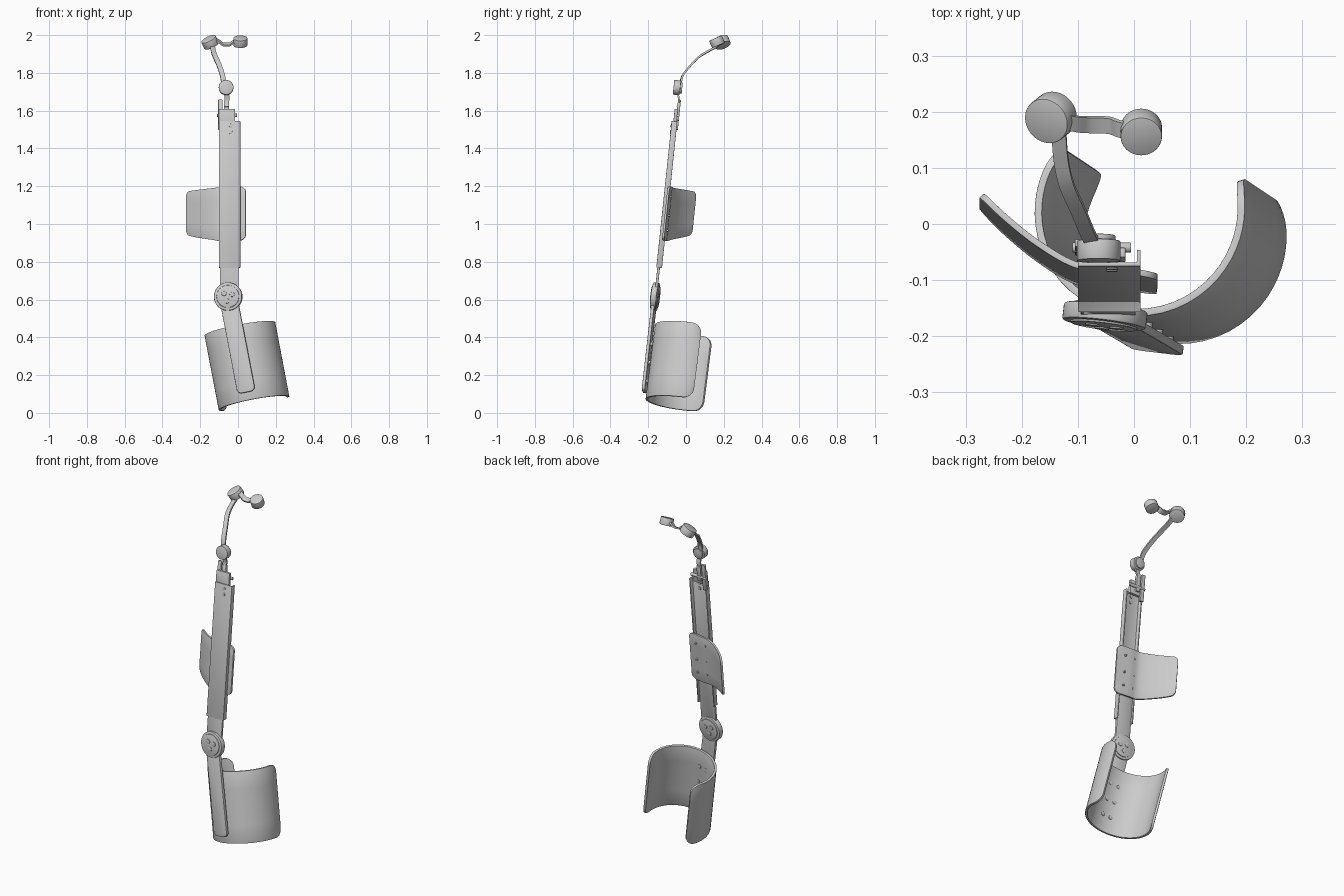
import bpy, bmesh
from math import sin, cos, pi, radians, sqrt
from mathutils import Vector, Matrix

cube = bpy.data.objects.get("Cube")
if cube:
    bpy.data.objects.remove(cube, do_unlink=True)

grey = bpy.data.materials.new("light grey")
grey.use_nodes = True
colour = (0.6, 0.6, 0.6, 1)
grey.diffuse_color = colour
grey.node_tree.nodes["Principled BSDF"].inputs["Base Color"].default_value = colour


def frame(origin, up=(0, 0, 1), back=(0, 1, 0)):
    """Local axes: x across, y to the back, z up."""
    z = Vector(up).normalized()
    x = Vector(back).cross(z).normalized()
    y = z.cross(x)
    return Matrix.Translation(origin) @ Matrix((x, y, z)).transposed().to_4x4()


def finish(name, bm, bevel=0, solid=0):
    bmesh.ops.recalc_face_normals(bm, faces=bm.faces)
    mesh = bpy.data.meshes.new(name)
    bm.to_mesh(mesh)
    bm.free()
    mesh.materials.append(grey)
    ob = bpy.data.objects.new(name, mesh)
    bpy.context.collection.objects.link(ob)
    bpy.ops.object.select_all(action='DESELECT')
    ob.select_set(True)
    bpy.context.view_layer.objects.active = ob
    if solid:
        mod = ob.modifiers.new("thickness", 'SOLIDIFY')
        mod.thickness, mod.offset = solid, 0
        bpy.ops.object.modifier_apply(modifier=mod.name)
    if bevel:
        mod = ob.modifiers.new("soft edge", 'BEVEL')
        mod.width, mod.segments, mod.angle_limit = bevel, 2, radians(50)
        bpy.ops.object.modifier_apply(modifier=mod.name)
    bpy.ops.object.shade_smooth_by_angle(angle=radians(35))
    return ob


def prism(name, outline, mat, a, b, axis='y', bevel=0):
    """Extrude an outline from a to b along local y or z."""
    bm = bmesh.new()
    place = (lambda p, h: (p[0], h, p[1])) if axis == 'y' else (lambda p, h: (p[0], p[1], h))
    ends = [[bm.verts.new(mat @ Vector(place(p, h))) for p in outline] for h in (a, b)]
    for ring in ends:
        bm.faces.new(ring)
    n = len(outline)
    for i in range(n):
        j = (i + 1) % n
        bm.faces.new((ends[0][i], ends[0][j], ends[1][j], ends[1][i]))
    return finish(name, bm, bevel)


def circle(r, cx=0, cy=0, n=32):
    return [(cx + r * cos(2 * pi * i / n), cy + r * sin(2 * pi * i / n)) for i in range(n)]


def rounded(x0, x1, y0, y1, r, n=5):
    pts = []
    corners = ((x1 - r, y1 - r), (x0 + r, y1 - r), (x0 + r, y0 + r), (x1 - r, y0 + r))
    for k, (cx, cy) in enumerate(corners):
        for i in range(n + 1):
            t = (k + i / n) * pi / 2
            pts.append((cx + r * cos(t), cy + r * sin(t)))
    return pts


def sheet(name, rows, thick, bevel=0):
    """Skin a grid of points and thicken it."""
    bm = bmesh.new()
    grid = [[bm.verts.new(p) for p in row] for row in rows]
    for r0, r1 in zip(grid, grid[1:]):
        for i in range(len(r0) - 1):
            bm.faces.new((r0[i], r0[i + 1], r1[i + 1], r1[i]))
    return finish(name, bm, bevel, thick)


def cuff(name, mat, path, length, lo, hi, r, thick, n=48):
    """Curved panel with rounded corners; path, lo and hi take 0..1 along it."""
    columns = []
    for i in range(n + 1):
        t = (1 - cos(pi * i / n)) / 2
        d = min(t, 1 - t) * length
        inset = r - sqrt(max(0, r * r - (r - d) ** 2)) if d < r else 0
        x, y = path(t)
        z0, z1 = lo(t) + inset, hi(t) - inset
        columns.append([mat @ Vector((x, y, z0 + (z1 - z0) * k / 4)) for k in range(5)])
    return sheet(name, columns, thick, 0.002)


def smooth_path(points, t):
    """Catmull-Rom point at t in 0..1."""
    pts = [Vector(p) for p in points]
    pts = [2 * pts[0] - pts[1]] + pts + [2 * pts[-1] - pts[-2]]
    s = min(t, 0.99999) * (len(points) - 1)
    i = int(s)
    f = s - i
    a, b, c, d = pts[i:i + 4]
    return 0.5 * (2 * b + (c - a) * f + (2 * a - 5 * b + 4 * c - d) * f ** 2
                  + (3 * b - a - 3 * c + d) * f ** 3)


def strap(name, points, side, width, thick):
    half = Vector(side).normalized() * width / 2
    centre = [smooth_path(points, i / 20) for i in range(21)]
    return sheet(name, [[p - half, p + half] for p in centre], thick)


# Frames
tilt = (0, 0.105, 1)
knee = Vector((-0.052, -0.165, 0.615))
knee_frame = frame(knee, tilt, (0.12, 1, 0))
thigh = frame((-0.044, -0.157, 0.77), tilt)
shin = frame(knee, (-0.097, 0.057, 0.505), (0.12, 1, 0))

# Calf cuff: open cylinder leaning with the shin
calf = frame((0.085, -0.025, 0.05), (-0.075, 0.05, 0.395))


def calf_path(t):
    a = radians(142 + t * 237)
    return 0.184 * cos(a), 0.184 * sin(a)


cuff("calf_cuff", calf, calf_path, 0.76, lambda t: 0, lambda t: 0.405, 0.055, 0.013)

# Shin bar and its screws
prism("shin_bar", rounded(-0.048, 0.048, -0.518, 0.03, 0.024), shin, -0.008, 0.009, bevel=0.003)
for row in (-0.26, -0.36, -0.46):
    for side in (-0.024, 0.024):
        prism("calf_screw", circle(0.011, side, row, 16), shin, 0.0, 0.036, bevel=0.002)

# Knee joint with raised cap and three bosses
prism("knee_disc", circle(0.075, n=48), knee_frame, -0.014, 0.017, bevel=0.004)
prism("knee_cap", circle(0.06, n=48), knee_frame, -0.018, 0.021, bevel=0.003)
for k in range(3):
    a = 2 * pi * k / 3 + 0.4
    prism("knee_boss", circle(0.013, 0.025 * cos(a), 0.025 * sin(a), 16),
          knee_frame, -0.021, 0.024, bevel=0.002)

# Sliding bar inside the thigh channel
prism("thigh_slider", rounded(-0.049, 0.049, 0, 0.56, 0.02),
      frame(knee + Vector((0.006, 0.002, 0)), tilt), -0.005, 0.009, bevel=0.002)

# Thigh channel: web with two flanges, open at the back
w, wall, deep = 0.056, 0.007, 0.03
channel = [(-w, 0), (w, 0), (w, deep), (w - wall, deep), (w - wall, wall),
           (wall - w, wall), (wall - w, deep), (-w, deep)]
prism("thigh_channel", channel, thigh, 0, 0.78, axis='z', bevel=0.002)
for h in (0.72, 0.755):
    prism("channel_screw", circle(0.01, 0.005, h, 16), thigh, -0.003, 0.012, bevel=0.001)

# Thigh cuff behind the channel, winging out to one side
cuff_points = [(0.085, 0.02, 0), (0.0, 0.034, 0), (-0.06, 0.04, 0), (-0.125, 0.077, 0),
               (-0.185, 0.125, 0), (-0.228, 0.167, 0)]
cuff("thigh_cuff", thigh, lambda t: smooth_path(cuff_points, t)[:2], 0.35,
     lambda t: 0.145 + 0.045 * max(0, t - 0.4) / 0.6, lambda t: 0.435 - 0.015 * t,
     0.03, 0.011)
for h in (0.2, 0.28, 0.38):
    for x in (-0.03, 0.035):
        prism("thigh_screw", circle(0.006, x, h, 12), thigh, 0.015, 0.044)

# Hip bracket on top of the channel
hip = frame((-0.06, -0.06, 1.55), tilt)
prism("hip_block", rounded(-0.042, 0.045, -0.02, 0.06, 0.004), hip, -0.006, 0.012, bevel=0.002)
prism("hip_side_plate", rounded(-0.045, -0.022, -0.05, 0.11, 0.004), hip, 0.008, 0.022, bevel=0.002)
prism("hip_tongue", rounded(-0.015, 0.012, 0.0, 0.095, 0.005), hip, 0.006, 0.022, bevel=0.002)
pin = frame((-0.06, -0.042, 1.575), (1, 0, 0))
prism("hip_pin", circle(0.009, n=16), pin, -0.05, 0.055, axis='z', bevel=0.002)
strap("hip_lower_link", [(-0.06, -0.046, 1.62), (-0.062, -0.038, 1.645),
                         (-0.058, -0.038, 1.665), (-0.064, -0.048, 1.71)], (1, 0, 0), 0.026, 0.009)

# Hip pivot disc
pivot = frame((-0.063, -0.048, 1.722), tilt)
prism("hip_pivot", circle(0.039), pivot, -0.018, 0.018, bevel=0.002)
prism("hip_pivot_cap", circle(0.03), pivot, 0.018, 0.028, bevel=0.002)

# Upper curved link
strap("upper_link", [(-0.075, -0.03, 1.735), (-0.082, -0.018, 1.785), (-0.1, 0.025, 1.84),
                     (-0.12, 0.07, 1.885), (-0.13, 0.115, 1.913), (-0.134, 0.165, 1.94)],
      (1, 0.15, 0.2), 0.026, 0.01)

# Two end pucks and the link joining them
for name, pos, axis, r in (("outer_puck", (-0.148, 0.19, 1.962), (-0.42, -0.33, 0.85), 0.042),
                           ("inner_puck", (0.013, 0.164, 1.965), (0, -0.4, 0.9), 0.037)):
    prism(name, circle(r), frame(pos, axis), -0.021, 0.021, axis='z', bevel=0.002)
strap("puck_link", [(-0.12, 0.182, 1.978), (-0.1, 0.178, 1.966), (-0.078, 0.177, 1.951),
                    (-0.045, 0.176, 1.951), (-0.028, 0.17, 1.962), (-0.01, 0.166, 1.965)],
      (0, 0.9, 0.4), 0.03, 0.009)
